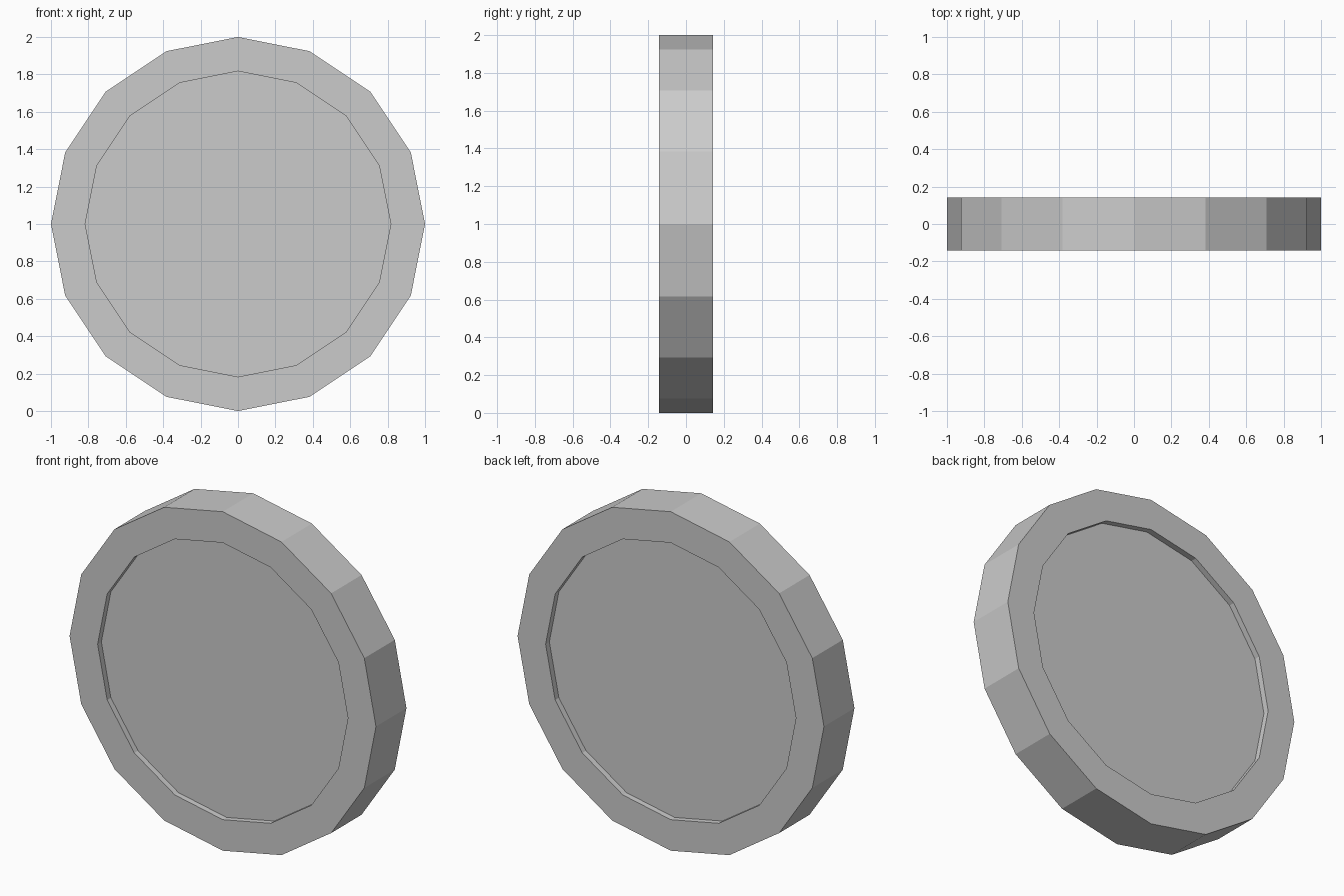
import bpy, bmesh
from math import cos, sin, tau

if "Cube" in bpy.data.objects:
    bpy.data.objects.remove(bpy.data.objects["Cube"])

SIDES = 16
RIM_R, FACE_R = 1.0, 0.817   # outer radius, recessed face radius
HALF, RECESS = 0.142, 0.035  # half thickness, recess depth

# Half-section (radius, y) from front recess, around the rim, to back recess
profile = [(FACE_R, -HALF + RECESS), (FACE_R, -HALF), (RIM_R, -HALF),
           (RIM_R, HALF), (FACE_R, HALF), (FACE_R, HALF - RECESS)]

bm = bmesh.new()
rings = [[bm.verts.new((r * cos(tau * i / SIDES), y, 1 + r * sin(tau * i / SIDES)))
          for i in range(SIDES)] for r, y in profile]

# Rim and recess walls
for a, b in zip(rings, rings[1:]):
    for i in range(SIDES):
        j = (i + 1) % SIDES
        bm.faces.new((a[i], a[j], b[j], b[i]))

# Flat recessed faces
bm.faces.new(rings[0])
bm.faces.new(rings[-1])
bmesh.ops.recalc_face_normals(bm, faces=bm.faces)

mesh = bpy.data.meshes.new("coin")
bm.to_mesh(mesh)
bm.free()
bpy.context.collection.objects.link(bpy.data.objects.new("coin", mesh))
